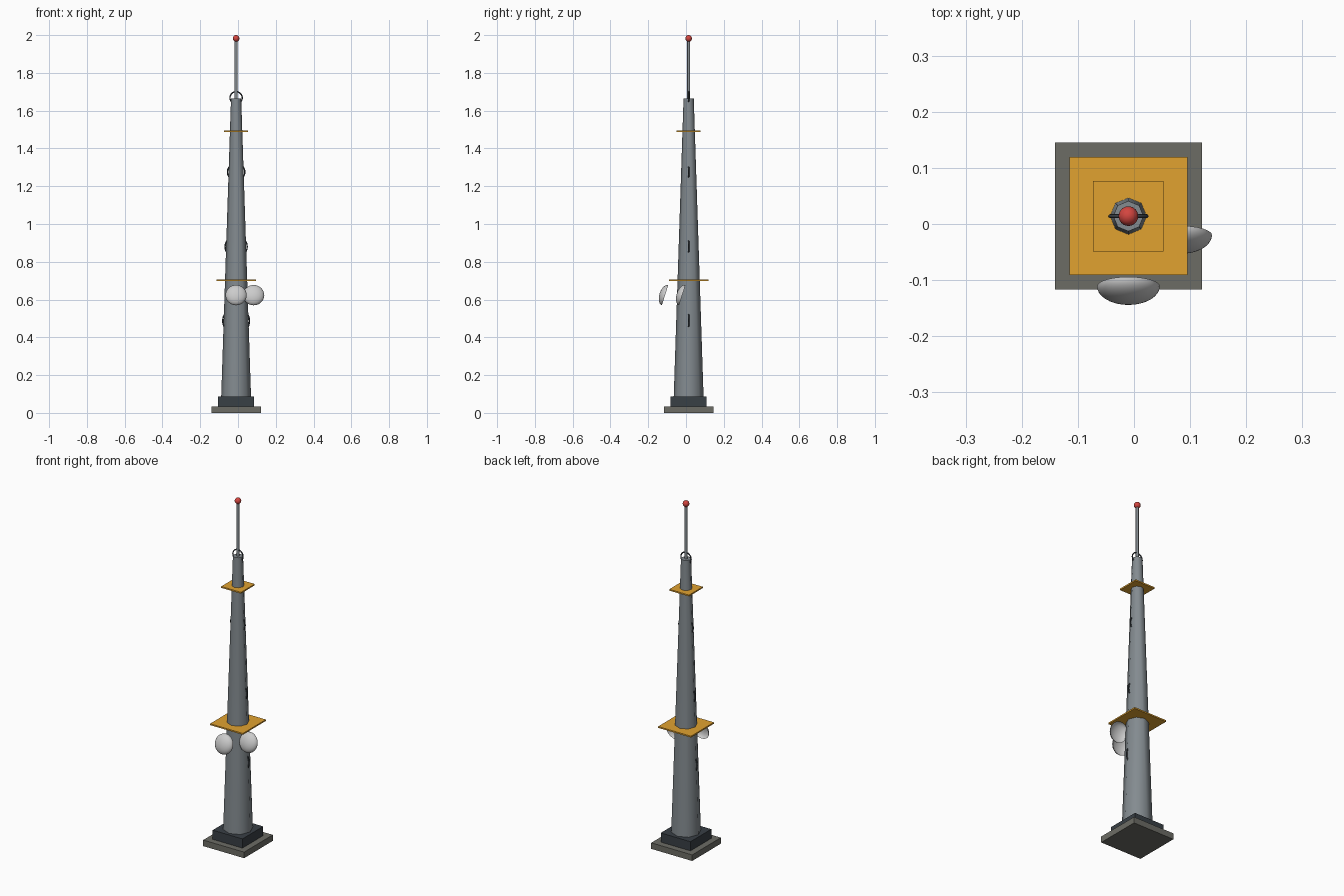
import bpy, math
from math import radians

if "Cube" in bpy.data.objects:
    bpy.data.objects.remove(bpy.data.objects["Cube"])

CX, CY = -0.01, 0.014   # tower axis


def material(name, rgb):
    m = bpy.data.materials.new(name)
    m.diffuse_color = (*rgb, 1)
    m.use_nodes = True
    m.node_tree.nodes["Principled BSDF"].inputs["Base Color"].default_value = m.diffuse_color
    return m


STEEL = material("steel", (0.23, 0.26, 0.28))
DARK = material("dark_steel", (0.04, 0.05, 0.06))
CONCRETE = material("concrete", (0.15, 0.15, 0.13))
ORANGE = material("orange", (0.75, 0.36, 0.03))
WHITE = material("dish_white", (0.8, 0.8, 0.8))
RED = material("beacon_red", (0.65, 0.06, 0.05))


def finish(name, mat, smooth=None):
    o = bpy.context.object
    o.name = name
    o.data.materials.append(mat)
    if smooth:
        bpy.ops.object.shade_smooth_by_angle(angle=radians(smooth))
    return o


def slab(name, half, z0, z1, mat):
    bpy.ops.mesh.primitive_cube_add(size=1, location=(CX, CY, (z0 + z1) / 2))
    bpy.context.object.scale = (2 * half, 2 * half, z1 - z0)
    bpy.ops.object.transform_apply(location=False, rotation=False, scale=True)
    return finish(name, mat)


def mast(name, r0, r1, z0, z1, sides, mat):
    bpy.ops.mesh.primitive_cone_add(vertices=sides, radius1=r0, radius2=r1, depth=z1 - z0,
                                    location=(CX, CY, (z0 + z1) / 2))
    return finish(name, mat, 50)


def dish(name, x, y, z, radius=0.056, depth=0.03, n=32, rings=10):
    # open bowl bulging forward, tipped slightly upward
    verts, faces = [(0, -depth, 0)], []
    for i in range(1, rings + 1):
        a = i / rings * math.pi / 2
        for j in range(n):
            t = 2 * math.pi * j / n
            r = radius * math.sin(a)
            verts.append((r * math.cos(t), -depth * math.cos(a), r * math.sin(t)))
    for j in range(n):
        k = (j + 1) % n
        faces.append((0, 1 + j, 1 + k))
        for i in range(rings - 1):
            b = 1 + i * n
            faces.append((b + j, b + n + j, b + n + k, b + k))
    me = bpy.data.meshes.new(name)
    me.from_pydata(verts, [], faces)
    o = bpy.data.objects.new(name, me)
    bpy.context.collection.objects.link(o)
    o.location = (x, y, z)
    o.rotation_euler.x = radians(-17.5)
    bpy.ops.object.select_all(action='DESELECT')
    o.select_set(True)
    bpy.context.view_layer.objects.active = o
    finish(name, WHITE, 40)


# stepped base
slab("foundation", 0.131, 0, 0.035, CONCRETE)
slab("plinth", 0.095, 0.035, 0.088, DARK)

# tapered tower and antenna
mast("tower", 0.079, 0.027, 0.085, 1.665, 8, STEEL)
mast("antenna", 0.008, 0.008, 1.66, 1.98, 12, STEEL)

# platforms
slab("lower_platform", 0.105, 0.697, 0.705, ORANGE)
slab("upper_platform", 0.063, 1.486, 1.494, ORANGE)

# upright rings poking out of the tower sides
for i, (z, r) in enumerate([(0.487, 0.071), (0.88, 0.0585), (1.275, 0.046), (1.668, 0.0325)]):
    bpy.ops.mesh.primitive_torus_add(major_radius=r, minor_radius=0.0035, major_segments=32,
                                     minor_segments=8, location=(CX, CY, z),
                                     rotation=(math.pi / 2, 0, 0))
    finish(f"ring_{i + 1}", DARK, 50)

# dishes
dish("front_dish", CX, -0.111, 0.623)
dish("side_dish", CX + 0.093, -0.02, 0.623)

# beacon
bpy.ops.mesh.primitive_uv_sphere_add(segments=24, ring_count=12, radius=0.0175,
                                     location=(CX, CY, 1.9825))
finish("beacon", RED, 40)
